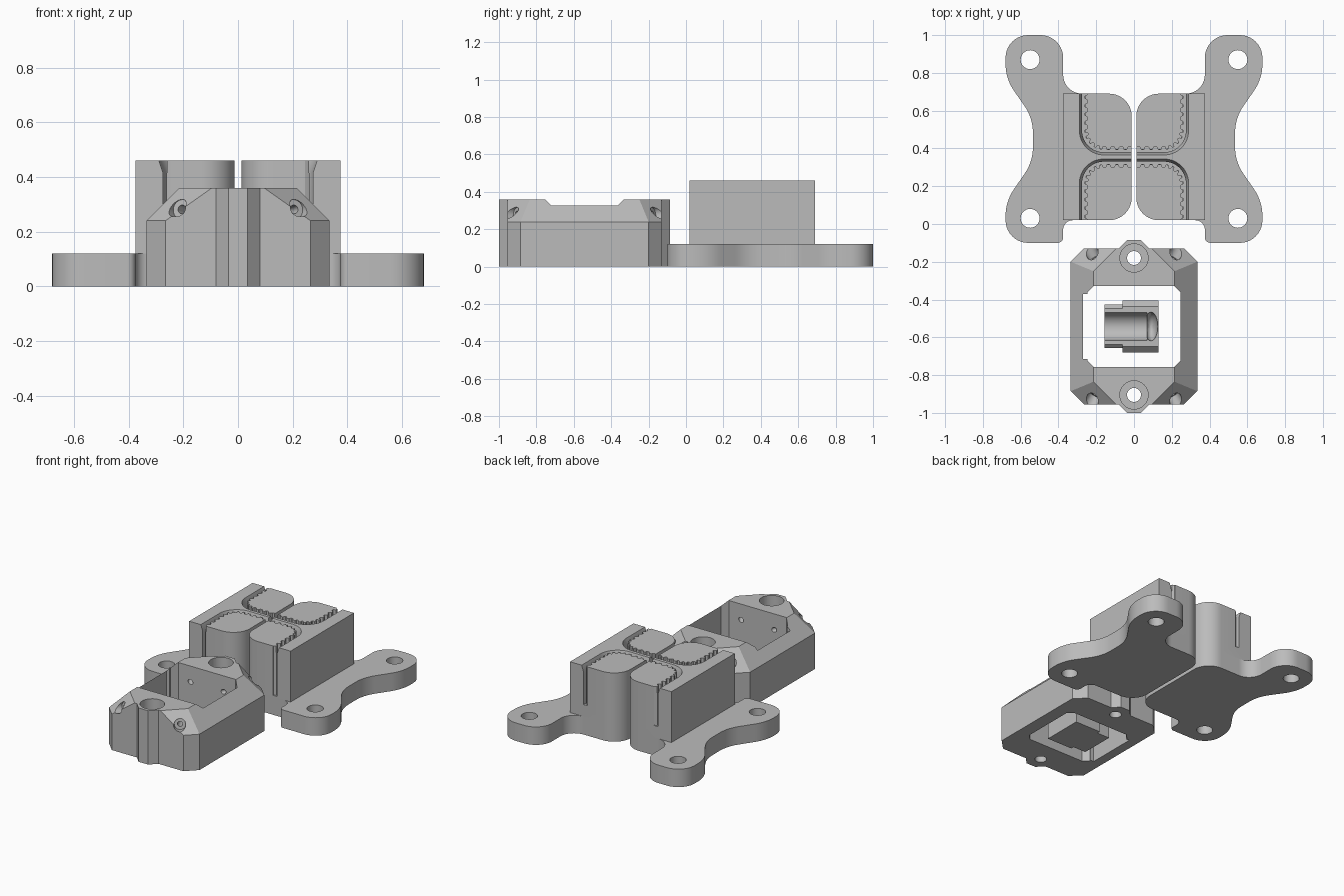
import bpy, bmesh, math
from mathutils import Vector, Matrix

if "Cube" in bpy.data.objects:
    bpy.data.objects.remove(bpy.data.objects["Cube"])

grey = bpy.data.materials.new("light_grey")
grey.diffuse_color = (0.5, 0.5, 0.5, 1)
grey.use_nodes = True
grey.node_tree.nodes["Principled BSDF"].inputs["Base Color"].default_value = grey.diffuse_color


def make(name, bm):
    bmesh.ops.recalc_face_normals(bm, faces=bm.faces[:])
    me = bpy.data.meshes.new(name)
    bm.to_mesh(me)
    bm.free()
    me.materials.append(grey)
    ob = bpy.data.objects.new(name, me)
    bpy.context.collection.objects.link(ob)
    return ob


def prism_bm(pts, z0, z1, top=None):
    bm = bmesh.new()
    lo = [bm.verts.new((x, y, z0)) for x, y in pts]
    hi = [bm.verts.new((x, y, z1)) for x, y in (top or pts)]
    bm.faces.new(lo[::-1])
    bm.faces.new(hi)
    n = len(lo)
    for i in range(n):
        j = (i + 1) % n
        bm.faces.new((lo[i], lo[j], hi[j], hi[i]))
    return bm


def prism(name, pts, z0, z1, top=None):
    return make(name, prism_bm(pts, z0, z1, top))


def rod(a, b, r, seg=32):
    a, b = Vector(a), Vector(b)
    bm = bmesh.new()
    m = Matrix.Translation((a + b) / 2) @ (b - a).to_track_quat('Z', 'Y').to_matrix().to_4x4()
    bmesh.ops.create_cone(bm, cap_ends=True, segments=seg, radius1=r, radius2=r,
                          depth=(b - a).length, matrix=m)
    return make("cutter", bm)


def apply(ob, mod):
    bpy.context.view_layer.objects.active = ob
    bpy.ops.object.modifier_apply(modifier=mod.name)


def boolean(ob, tool, op='DIFFERENCE'):
    mod = ob.modifiers.new("bool", 'BOOLEAN')
    mod.operation, mod.solver, mod.object = op, 'EXACT', tool
    apply(ob, mod)
    bpy.data.objects.remove(tool)


def finish(ob, mirror=False):
    if mirror:
        mod = ob.modifiers.new("mirror", 'MIRROR')
        mod.use_mirror_merge = False
        apply(ob, mod)
    bpy.ops.object.select_all(action='DESELECT')
    ob.select_set(True)
    bpy.context.view_layer.objects.active = ob
    bpy.ops.object.shade_smooth_by_angle(angle=math.radians(25))


def rounded(corners, seg=10):
    """Polygon with each (x, y, radius) corner filleted."""
    out = []
    for i, (x, y, r) in enumerate(corners):
        p = Vector((x, y))
        if r == 0:
            out.append((x, y))
            continue
        a = (Vector(corners[i - 1][:2]) - p).normalized()
        b = (Vector(corners[(i + 1) % len(corners)][:2]) - p).normalized()
        half = a.angle(b) / 2
        c = p + (a + b).normalized() * (r / math.sin(half))
        s = p + a * (r / math.tan(half)) - c
        e = p + b * (r / math.tan(half)) - c
        for k in range(seg + 1):
            t = k / seg
            ang = math.pi - 2 * half
            v = (s * math.sin((1 - t) * ang) + e * math.sin(t * ang)) / math.sin(ang)
            out.append(tuple(c + v))
    return out


# Mounting plates with four holed lobes
IN, OUT, Y0, Y1 = 0.012, 0.375, 0.02, 0.69
plate = prism("mounting_plate", rounded([
    (IN, Y0, .12), (OUT, Y0, .05), (OUT, -.1, .03), (.68, -.1, .12), (.68, .12, .25),
    (.535, .33, .25), (.535, .56, .25), (.68, .77, .25), (.68, 1, .12), (OUT, 1, .12),
    (OUT, Y1, .1), (IN, Y1, .12)]), 0, .12)
for y in (.03, .87):
    boolean(plate, rod((.55, y, -.1), (.55, y, .3), .05))
finish(plate, True)

# Clamp blocks with toothed belt slots
block = prism("clamp_block", rounded([
    (IN, Y0, .12), (OUT, Y0, 0), (OUT, Y1, 0), (IN, Y1, .12)]), .12, .46)

R, X, Y = .13, .29, .365          # outer bend of the belt path
A, B = .75 - (Y + R), R * math.pi / 2
LENGTH, PITCH = A + B + (X - R) + .05, .045


def belt(s, off):
    if s < A:
        return (X - off, .75 - s)
    if s < A + B:
        t = (s - A) / R
        return (X - R + (R - off) * math.cos(t), Y + R - (R - off) * math.sin(t))
    return (X - R - (s - A - B), Y + off)


def tooth(s):
    return .028 + .017 * min(1, max(0, .5 + 1.1 * math.sin(2 * math.pi * s / PITCH)))


N = int(LENGTH / PITCH * 10)
steps = [LENGTH * i / N for i in range(N + 1)]
toothed = [belt(s, tooth(s)) for s in steps][::-1]
slot = [belt(s, .015) for s in steps] + toothed
inner = [belt(s, .03) for s in steps[::3]][::-1]
low = [belt(s, .016) for s in steps[::3]] + inner
high = [belt(s, -.001) for s in steps[::3]] + inner
for flip, floor in ((False, .2), (True, .13)):
    f = (lambda p: [(x, .71 - y) for x, y in p]) if flip else (lambda p: p)
    boolean(block, prism("cutter", f(slot), floor, .5))
    boolean(block, prism("cutter", f(low), .415, .465, f(high)))
finish(block, True)

# Tensioner frame: chamfered octagon with end bosses
CY = -.5425
quarter = [(.335, .3425), (.265, .4125), (.08, .4125), (.035, .4575)]
half = quarter + [(-x, y) for x, y in quarter[::-1]]
outline = half + [(-x, -y) for x, y in half]
bm = prism_bm([(x, y + CY) for x, y in outline], 0, .36)
d = math.sqrt(.5)
planes = [((s * .335, CY, .24), (s, 0, 1)) for s in (1, -1)]
planes += [((s * .3, CY + t * .3775, .24), (s * d, t * d, 1)) for s in (1, -1) for t in (1, -1)]
for co, no in planes:
    res = bmesh.ops.bisect_plane(bm, geom=bm.verts[:] + bm.edges[:] + bm.faces[:],
                                 plane_co=co, plane_no=no, clear_outer=True)
    edges = [e for e in bm.edges if e.is_boundary]
    bmesh.ops.holes_fill(bm, edges=edges, sides=0)
frame = make("tensioner_frame", bm)

# Frame opening, left notch, bolt holes and angled screw holes
q = [(.247, .18), (.212, .215)]
h = q + [(-x, y) for x, y in q[::-1]]
boolean(frame, prism("cutter", [(x, y + CY) for x, y in h + [(-x, -y) for x, y in h]], -.1, .5))
notch = prism("cutter", [(-.44, .24), (-.63, .24), (-.79, .4), (-.28, .4)], .2, .4)
notch.data.transform(Matrix(((0, 0, -1, 0), (1, 0, 0, 0), (0, 1, 0, 0), (0, 0, 0, 1))))
boolean(frame, notch)
boolean(frame, prism("cutter", [(-.271, -.37), (-.271, -.715), (-.2, -.715), (-.2, -.37)], -.1, .4))
for t in (1, -1):
    y = CY + t * .3625
    boolean(frame, rod((0, y, -.1), (0, y, .5), .037))
    boolean(frame, rod((0, y, .15), (0, y, .5), .075))
    for s in (1, -1):
        head = Vector((s * .215, CY + t * .38, .285))
        way = Vector((-s * .09, -t * .16, -.03)).normalized()
        boolean(frame, rod(head + way * .02, head - way * .2, .036, 24))
        boolean(frame, rod(head, head + way * .24, .016, 16))
finish(frame)


# Small slider with a round trough, loose inside the frame
def slab(name, x0, x1, w, z, c):
    ob = prism(name, [(-w, 0), (w, 0), (w, z - c), (w - c, z), (c - w, z), (-w, z - c)], x0, x1)
    ob.data.transform(Matrix(((0, 0, 1, 0), (1, 0, 0, CY), (0, 1, 0, 0), (0, 0, 0, 1))))
    return ob


slider = slab("trough_slider", -.155, .1, .115, .14, .02)
boolean(slider, slab("flange", -.06, .13, .137, .14, .03), 'UNION')
boolean(slider, rod((-.3, CY, .14), (.07, CY, .14), .073))
bm = bmesh.new()
bmesh.ops.create_uvsphere(bm, u_segments=24, v_segments=12, radius=1,
                          matrix=Matrix.Translation((.09, CY, .14)) @ Matrix.Diagonal((.036, .076, .08, 1)))
boolean(slider, make("cutter", bm))
finish(slider)
